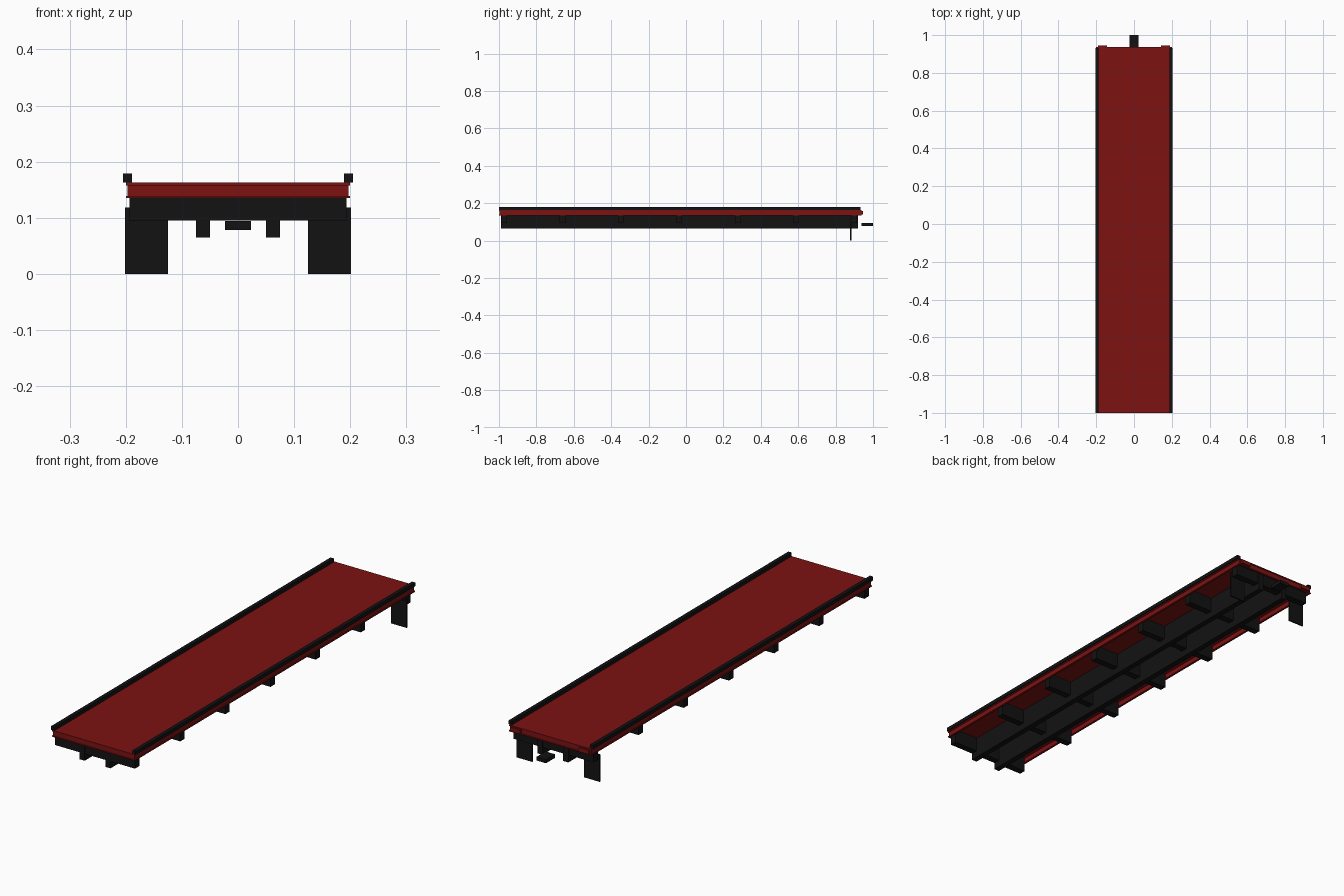
import bpy, bmesh

if "Cube" in bpy.data.objects:
    bpy.data.objects.remove(bpy.data.objects["Cube"])


def material(name, rgb):
    m = bpy.data.materials.new(name)
    m.diffuse_color = (*rgb, 1)
    m.use_nodes = True
    m.node_tree.nodes["Principled BSDF"].inputs["Base Color"].default_value = m.diffuse_color
    return m


RED = material("red_paint", (0.2, 0.006, 0.006))
BLACK = material("black_steel", (0.006, 0.006, 0.006))


def box(name, x, y, z, mat):
    """Box given by its (min, max) range on each axis."""
    bm = bmesh.new()
    bmesh.ops.create_cube(bm, size=1)
    for v in bm.verts:
        v.co = [r[0] if c < 0 else r[1] for c, r in zip(v.co, (x, y, z))]
    me = bpy.data.meshes.new(name)
    bm.to_mesh(me)
    bm.free()
    me.materials.append(mat)
    ob = bpy.data.objects.new(name, me)
    bpy.context.collection.objects.link(ob)
    return ob


def pair(name, x, y, z, mat):
    """Box on the right side, mirrored to the left."""
    ob = box(name, x, y, z, mat)
    ob.modifiers.new("mirror", 'MIRROR')
    return ob


FRONT, BACK, HALF = -1.0, 0.938, 0.2

# Deck plate with a channel frame around its edge
box("deck_plate", (-HALF, HALF), (FRONT, BACK), (0.158, 0.163), RED)
pair("side_frame_web", (0.193, 0.197), (FRONT + 0.003, BACK - 0.003), (0.137, 0.159), RED)
pair("side_frame_flange", (0.19, HALF), (FRONT, BACK), (0.135, 0.139), RED)
for end, y, s in (("front", FRONT, 1), ("back", BACK, -1)):
    web = sorted((y + s * 0.003, y + s * 0.007))
    flange = sorted((y, y + s * 0.01))
    box(end + "_frame_web", (-0.195, 0.195), web, (0.137, 0.159), RED)
    box(end + "_frame_flange", (-HALF, HALF), flange, (0.135, 0.139), RED)

# Raised edge rails
pair("edge_rail", (0.189, 0.205), (FRONT, 0.932), (0.163, 0.179), BLACK)

# Main beams and crossmembers
pair("main_beam", (0.05, 0.075), (-0.988, 0.92), (0.065, 0.158), BLACK)
for i in range(7):
    y = -0.972 + i * 0.312
    box("crossmember", (-0.193, 0.193), (y - 0.015, y + 0.015), (0.095, 0.158), BLACK)

# Mud flaps, rear lamp plates and rear coupling
pair("mud_flap", (0.125, 0.201), (0.878, 0.884), (0.0, 0.118), BLACK)
pair("lamp_plate", (0.142, 0.19), (0.934, 0.945), (0.14, 0.158), RED)
box("rear_coupling", (-0.023, 0.023), (0.938, 1.0), (0.078, 0.094), BLACK)
